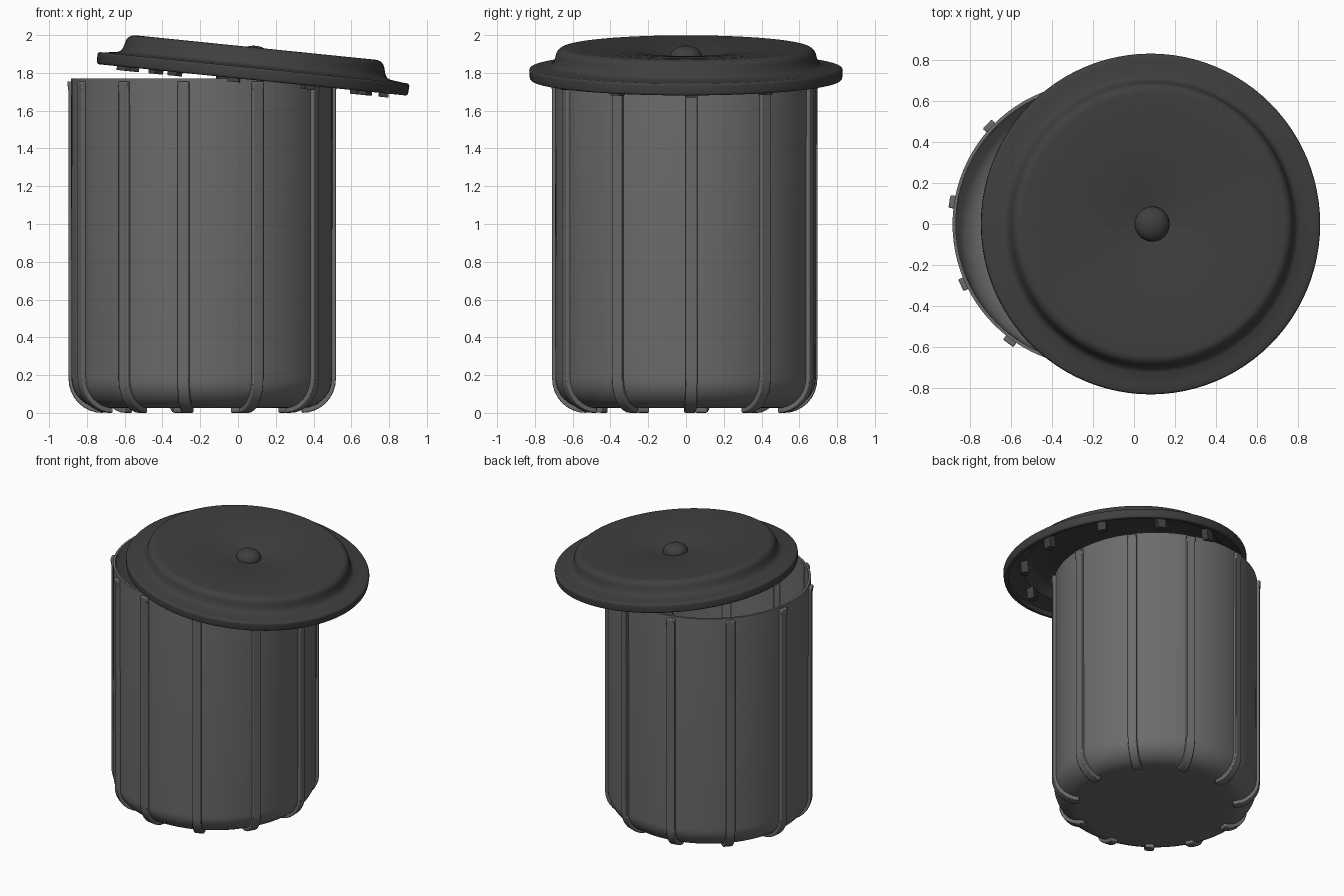
import bpy, bmesh
from math import sin, cos, pi, radians
from mathutils import Matrix, Vector

if "Cube" in bpy.data.objects:
    bpy.data.objects.remove(bpy.data.objects["Cube"])

ANGLES = [2.5, 37, 70, 103, 137, 171, 204.5, 234, 262, 295, 329]
BODY = Matrix.Translation((-0.192, -0.002, 0))
LID = Matrix.Translation((0.076, 0, 1.763)) @ Matrix.Rotation(radians(5.8), 4, 'Y')


def material(name, g):
    m = bpy.data.materials.new(name)
    m.diffuse_color = (g, g, g, 1)
    m.use_nodes = True
    m.node_tree.nodes["Principled BSDF"].inputs["Base Color"].default_value = m.diffuse_color
    return m


body_mat = material("mid_grey", 0.15)
lid_mat = material("dark_grey", 0.05)


def finish(name, bm, mat, matrix, angle=40):
    bmesh.ops.remove_doubles(bm, verts=bm.verts, dist=1e-5)
    bmesh.ops.recalc_face_normals(bm, faces=bm.faces)
    me = bpy.data.meshes.new(name)
    bm.to_mesh(me)
    bm.free()
    ob = bpy.data.objects.new(name, me)
    bpy.context.collection.objects.link(ob)
    me.materials.append(mat)
    ob.matrix_world = matrix
    bpy.ops.object.select_all(action='DESELECT')
    ob.select_set(True)
    bpy.context.view_layer.objects.active = ob
    bpy.ops.object.shade_smooth_by_angle(angle=radians(angle))
    return ob


def lathe(name, profile, mat, matrix, steps=96):
    bm = bmesh.new()
    vs = [bm.verts.new((r, 0, z)) for r, z in profile]
    es = [bm.edges.new(p) for p in zip(vs, vs[1:])]
    bmesh.ops.spin(bm, geom=vs + es, axis=(0, 0, 1), cent=(0, 0, 0),
                   angle=2 * pi, steps=steps)
    bmesh.ops.remove_doubles(bm, verts=bm.verts, dist=1e-5)
    return finish(name, bm, mat, matrix)


def arc(cx, cz, r, a0, a1, n=8):
    return [(cx + r * cos(radians(a0 + (a1 - a0) * i / n)),
             cz + r * sin(radians(a0 + (a1 - a0) * i / n))) for i in range(n + 1)]


# Hollow tub with rounded bottom
outer = [(0, 0.025)] + arc(0.53, 0.185, 0.16, -90, 0) + [(0.692, 1.77)]
inner = [(0.676, 1.77)] + arc(0.53, 0.185, 0.144, 0, -90) + [(0, 0.041)]
lathe("tub", outer + inner, body_mat, BODY)


# Vertical ribs wrapping under the tub and flaring at the rim
def ribs(name):
    bm = bmesh.new()
    out = arc(0.53, 0.18, 0.18, -90, 0) + [(0.71, 1.70), (0.716, 1.74), (0.716, 1.755)]
    inn = arc(0.53, 0.18, 0.142, -90, 0) + [(0.672, 1.70), (0.672, 1.74), (0.672, 1.755)]
    w = 0.031
    for a in ANGLES:
        rot = Matrix.Rotation(radians(a), 3, 'Z')
        rings = []
        for (ro, zo), (ri, zi) in zip(out, inn):
            corners = [(ro, -w, zo), (ro, w, zo), (ri, w, zi), (ri, -w, zi)]
            rings.append([bm.verts.new(rot @ Vector(c)) for c in corners])
        for p, q in zip(rings, rings[1:]):
            for i in range(4):
                bm.faces.new((p[i], p[(i + 1) % 4], q[(i + 1) % 4], q[i]))
        bm.faces.new(rings[0])
        bm.faces.new(rings[-1])
    ob = finish(name, bm, body_mat, BODY)
    bev = ob.modifiers.new("soft_edges", 'BEVEL')
    bev.width = 0.006
    bev.segments = 2
    bev.limit_method = 'ANGLE'
    bev.angle_limit = radians(50)


ribs("tub_ribs")

# Lid: flange, raised shoulder and dished centre, hollow underneath
top = ([(0, 0.115), (0.09, 0.122), (0.17, 0.138), (0.28, 0.155), (0.42, 0.166), (0.56, 0.172)]
       + arc(0.64, 0.122, 0.05, 90, 10) + [(0.698, 0.10)]
       + [(0.71, 0.082), (0.725, 0.075), (0.79, 0.066)]
       + arc(0.815, 0.05, 0.015, 70, 0, 4) + [(0.828, 0.018)]
       + arc(0.815, 0.012, 0.012, 0, -90, 4))
under = [(0.80, 0.0), (0.797, 0.035), (0.78, 0.047), (0.715, 0.056), (0.69, 0.065),
         (0.675, 0.11), (0.66, 0.135), (0.63, 0.152), (0.42, 0.146), (0.28, 0.135),
         (0.17, 0.118), (0.09, 0.102), (0, 0.095)]
lathe("lid", top + under, lid_mat, LID)

# Round knob in the middle of the lid
bm = bmesh.new()
bmesh.ops.create_uvsphere(bm, u_segments=32, v_segments=16, radius=0.085,
                          matrix=Matrix.Translation((0, 0, 0.122)) @ Matrix.Diagonal((1, 1, 0.7, 1)))
bmesh.ops.delete(bm, geom=[v for v in bm.verts if v.co.z < 0.108], context='VERTS')
finish("lid_knob", bm, lid_mat, LID)

# Small clips hanging beneath the lid, matching the ribs
bm = bmesh.new()
for a in ANGLES:
    bmesh.ops.create_cube(bm, size=1, matrix=Matrix.Rotation(radians(a), 4, 'Z')
                          @ Matrix.Translation((0.70, 0, 0.022))
                          @ Matrix.Diagonal((0.05, 0.06, 0.085, 1)))
finish("lid_clips", bm, lid_mat, LID, 30)
